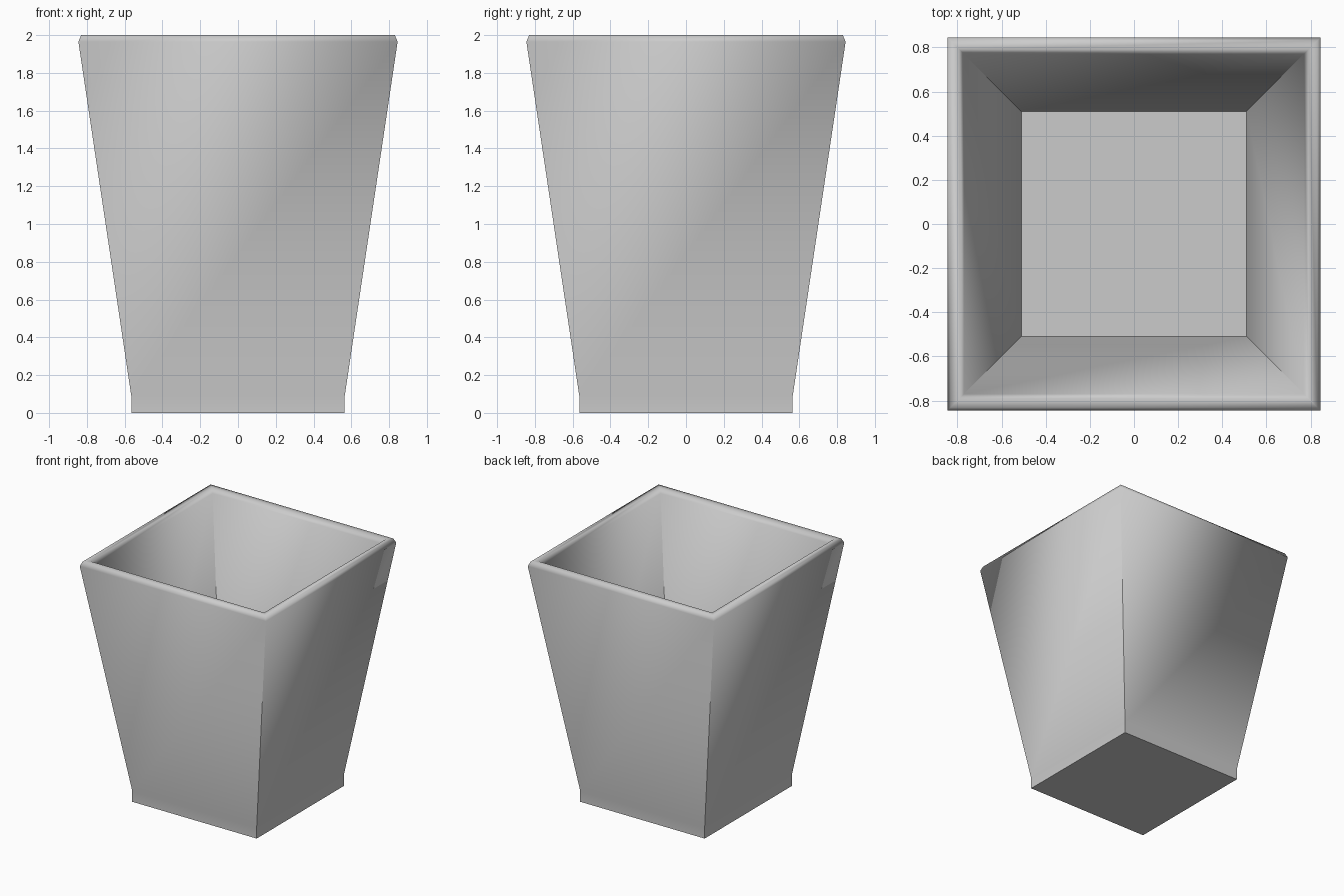
import bpy
import bmesh

# Remove the default cube
cube = bpy.data.objects.get("Cube")
if cube:
    bpy.data.objects.remove(cube, do_unlink=True)


def make_material(name, rgb):
    mat = bpy.data.materials.new(name)
    mat.use_nodes = True
    color = (*rgb, 1.0)
    mat.diffuse_color = color
    mat.node_tree.nodes["Principled BSDF"].inputs["Base Color"].default_value = color
    return mat


def square_ring(bm, half, z):
    """Four corner vertices of a square at height z."""
    corners = ((-1, -1), (1, -1), (1, 1), (-1, 1))
    return [bm.verts.new((x * half, y * half, z)) for x, y in corners]


# Profile of the planter: outer wall, rounded rim, inner wall
WALL_TOP = 1.965
profile = [
    (0.565, 0.0), (0.565, 0.09), (0.845, WALL_TOP),
    (0.83, 2.0), (0.79, 2.0),
    (0.77, WALL_TOP), (0.51, 0.2),
]

bm = bmesh.new()
rings = [square_ring(bm, half, z) for half, z in profile]

# Walls between neighbouring rings
for low, high in zip(rings, rings[1:]):
    for i in range(4):
        j = (i + 1) % 4
        bm.faces.new((low[i], low[j], high[j], high[i]))

# Underside and inside floor
bm.faces.new(list(reversed(rings[0])))
bm.faces.new(rings[-1])
bmesh.ops.recalc_face_normals(bm, faces=bm.faces)

# Smooth rim, with crisp wall corners, underside edge and floor edge
for face in bm.faces:
    face.smooth = True
base_verts = set(rings[0])
floor_verts = set(rings[-1])
for edge in bm.edges:
    a, b = edge.verts
    is_corner = abs(a.co.z - b.co.z) > 0.05
    on_base = a in base_verts and b in base_verts
    on_floor = a in floor_verts and b in floor_verts
    edge.smooth = not (is_corner or on_base or on_floor)

mesh = bpy.data.meshes.new("planter_pot")
bm.to_mesh(mesh)
bm.free()
mesh.materials.append(make_material("light_grey", (0.6, 0.6, 0.6)))
pot = bpy.data.objects.new("planter_pot", mesh)
bpy.context.collection.objects.link(pot)
